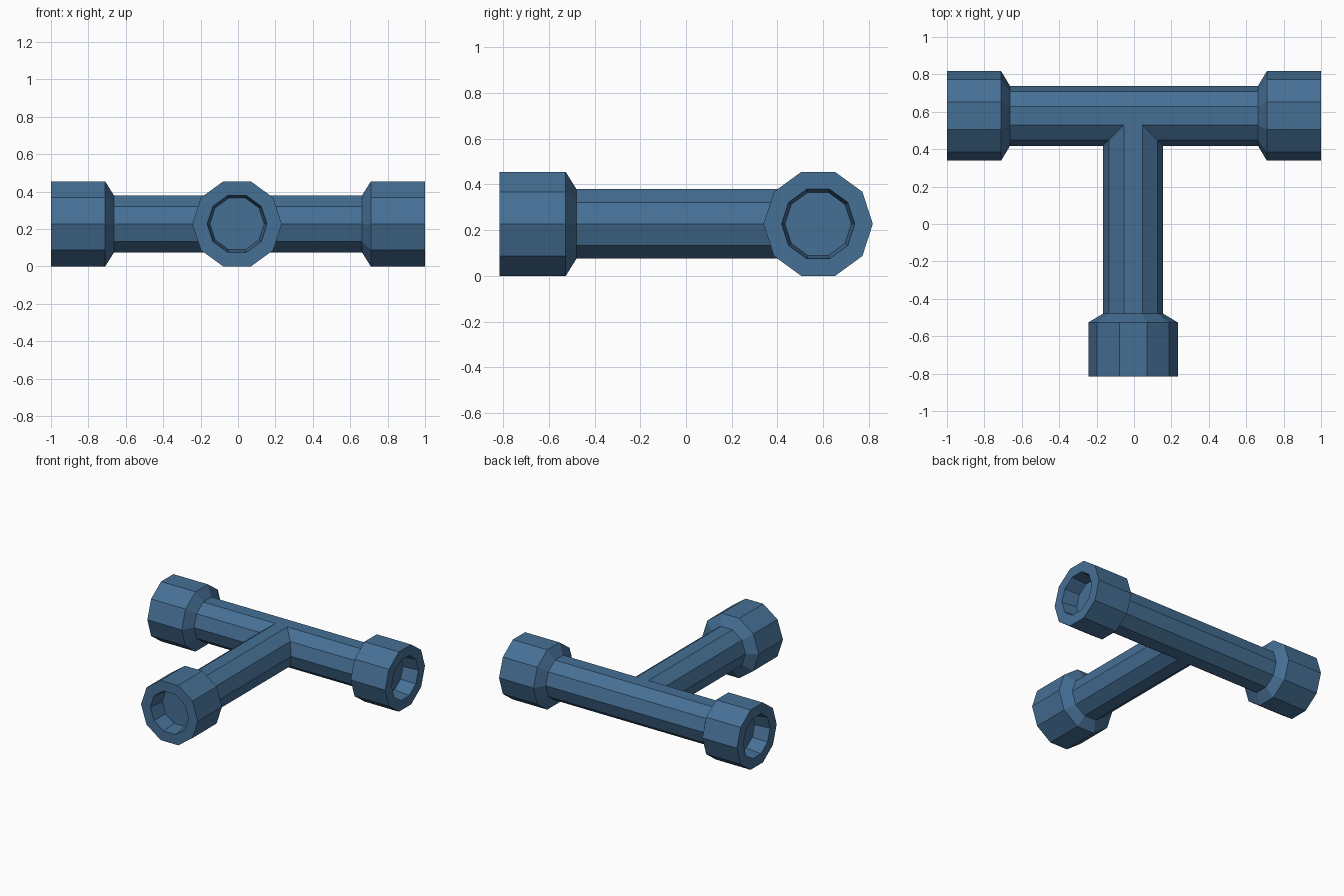
import bpy, bmesh, math
from mathutils import Vector

if "Cube" in bpy.data.objects:
    bpy.data.objects.remove(bpy.data.objects["Cube"])

SIDES = 10
R_PIPE, R_COLLAR, R_FLOOR = 0.16, 0.239, 0.145
CENTRE = Vector((-0.005, 0.578, R_COLLAR * math.cos(math.pi / SIDES)))

blue = bpy.data.materials.new("pipe blue")
blue.diffuse_color = (0.06, 0.16, 0.30, 1)
blue.use_nodes = True
blue.node_tree.nodes["Principled BSDF"].inputs["Base Color"].default_value = blue.diffuse_color

bm = bmesh.new()


def arm(axis, side, length, mitre):
    """Socketed pipe running out from the junction; mitre(s) trims its inner end."""
    axis, side, up = Vector(axis), Vector(side), Vector((0, 0, 1))

    # (distance along the arm, radius); None is the mitred joint
    profile = [(None, R_PIPE), (length - 0.337, R_PIPE), (length - 0.29, R_COLLAR),
               (length, R_COLLAR), (length, R_PIPE), (length - 0.12, R_FLOOR)]
    rings = []
    for dist, r in profile:
        ring = []
        for i in range(SIDES):
            a = 2 * math.pi * i / SIDES
            s, h = r * math.cos(a), r * math.sin(a)
            d = mitre(s) if dist is None else dist
            ring.append(bm.verts.new(CENTRE + axis * d + side * s + up * h))
        rings.append(ring)
    for a, b in zip(rings, rings[1:]):
        for i in range(SIDES):
            j = (i + 1) % SIDES
            bm.faces.new((a[i], a[j], b[j], b[i]))
    bm.faces.new(rings[-1])  # socket floor


# Crossbar halves, cut at 45 degrees on the front where the stem joins
for sx in (1, -1):
    arm((sx, 0, 0), (0, 1, 0), 1 - sx * CENTRE.x, lambda s: max(0, -s))
# Stem toward the front
arm((0, -1, 0), (1, 0, 0), CENTRE.y + 0.816, abs)

# Weld the three arms into one skin
bmesh.ops.remove_doubles(bm, verts=bm.verts, dist=1e-4)
bmesh.ops.holes_fill(bm, edges=bm.edges, sides=8)
bmesh.ops.recalc_face_normals(bm, faces=bm.faces)

mesh = bpy.data.meshes.new("tee_pipe")
bm.to_mesh(mesh)
bm.free()
mesh.materials.append(blue)
bpy.context.collection.objects.link(bpy.data.objects.new("tee_pipe", mesh))
